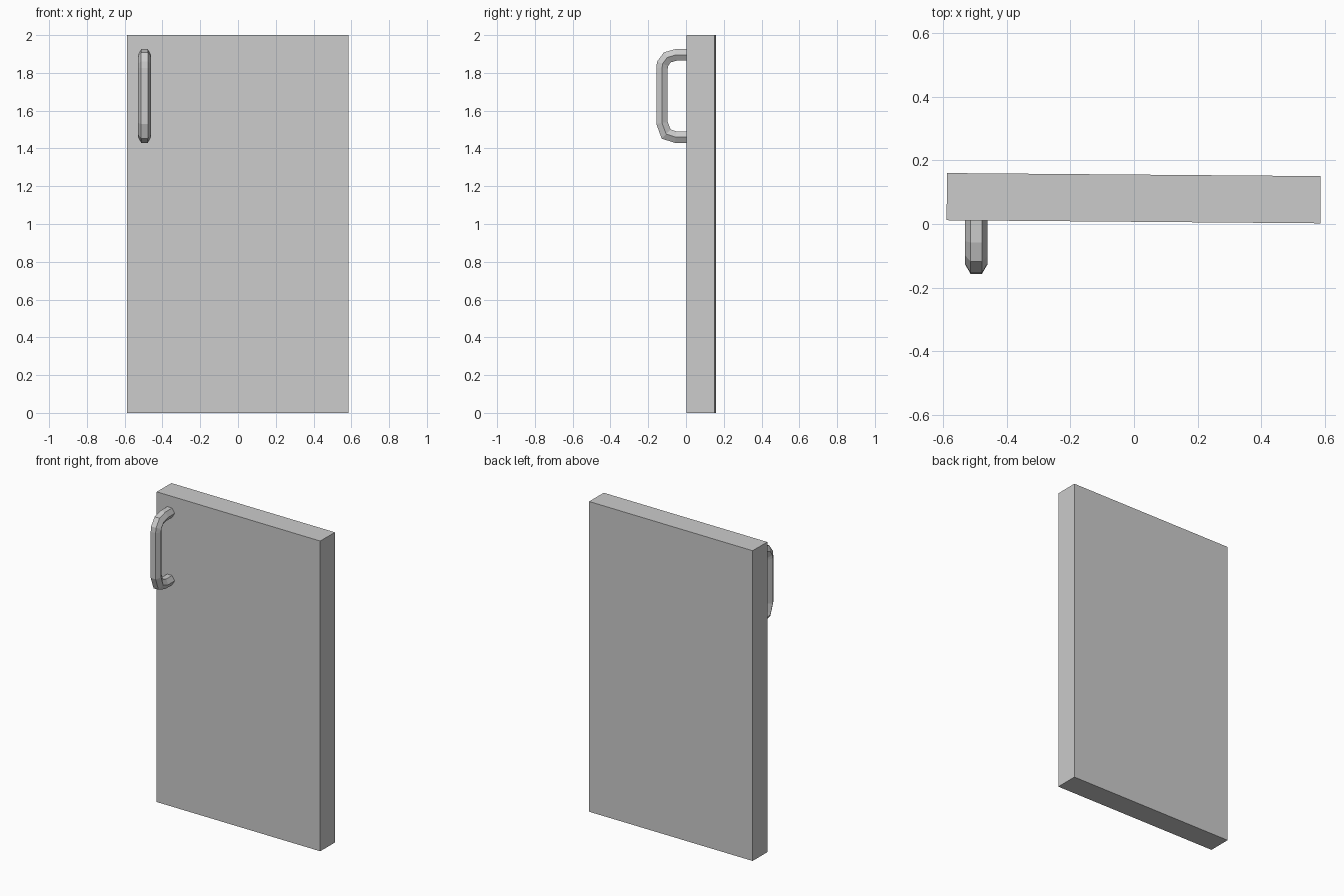
import bpy, bmesh, math
from mathutils import Vector

if "Cube" in bpy.data.objects:
    bpy.data.objects.remove(bpy.data.objects["Cube"])


def finish(name, bm):
    bmesh.ops.recalc_face_normals(bm, faces=bm.faces)
    mesh = bpy.data.meshes.new(name)
    bm.to_mesh(mesh)
    bm.free()
    obj = bpy.data.objects.new(name, mesh)
    bpy.context.collection.objects.link(obj)
    return obj


# Door slab, turned very slightly about the vertical
bm = bmesh.new()
bmesh.ops.create_cube(bm, size=1)
bmesh.ops.scale(bm, vec=(1.173, 0.148, 2.0), verts=bm.verts)
slab = finish("door_slab", bm)
slab.location = (-0.001, 0.081, 1.0)
slab.rotation_euler.z = -0.0082

# Pull handle: hexagonal bar swept along a bent path in the y-z plane
path = [Vector((0, y, z)) for y, z in (
    (0.014, 1.895), (-0.054, 1.895), (-0.099, 1.882), (-0.124, 1.848),
    (-0.127, 1.825), (-0.127, 1.535), (-0.105, 1.476), (-0.054, 1.46),
    (0.014, 1.46))]
SIDES, RADIUS, HANDLE_X = 6, 0.035, -0.495

bm = bmesh.new()
rings = []
for i, p in enumerate(path):
    before = (p - path[max(i - 1, 0)]).normalized()
    after = (path[min(i + 1, len(path) - 1)] - p).normalized()
    tangent = (before + after).normalized()
    # widen the section at bends so the bar keeps its thickness
    mitre = 1 / tangent.dot(after if after.length else before)
    side = Vector((1, 0, 0))
    out = tangent.cross(side)
    rings.append([bm.verts.new(
        p + Vector((HANDLE_X, 0, 0))
        + side * RADIUS * math.cos(a) + out * RADIUS * mitre * math.sin(a))
        for a in (k * math.tau / SIDES for k in range(SIDES))])
for r, s in zip(rings, rings[1:]):
    for k in range(SIDES):
        n = (k + 1) % SIDES
        bm.faces.new((r[k], r[n], s[n], s[k]))
bm.faces.new(rings[0])
bm.faces.new(rings[-1])
finish("pull_handle", bm)
